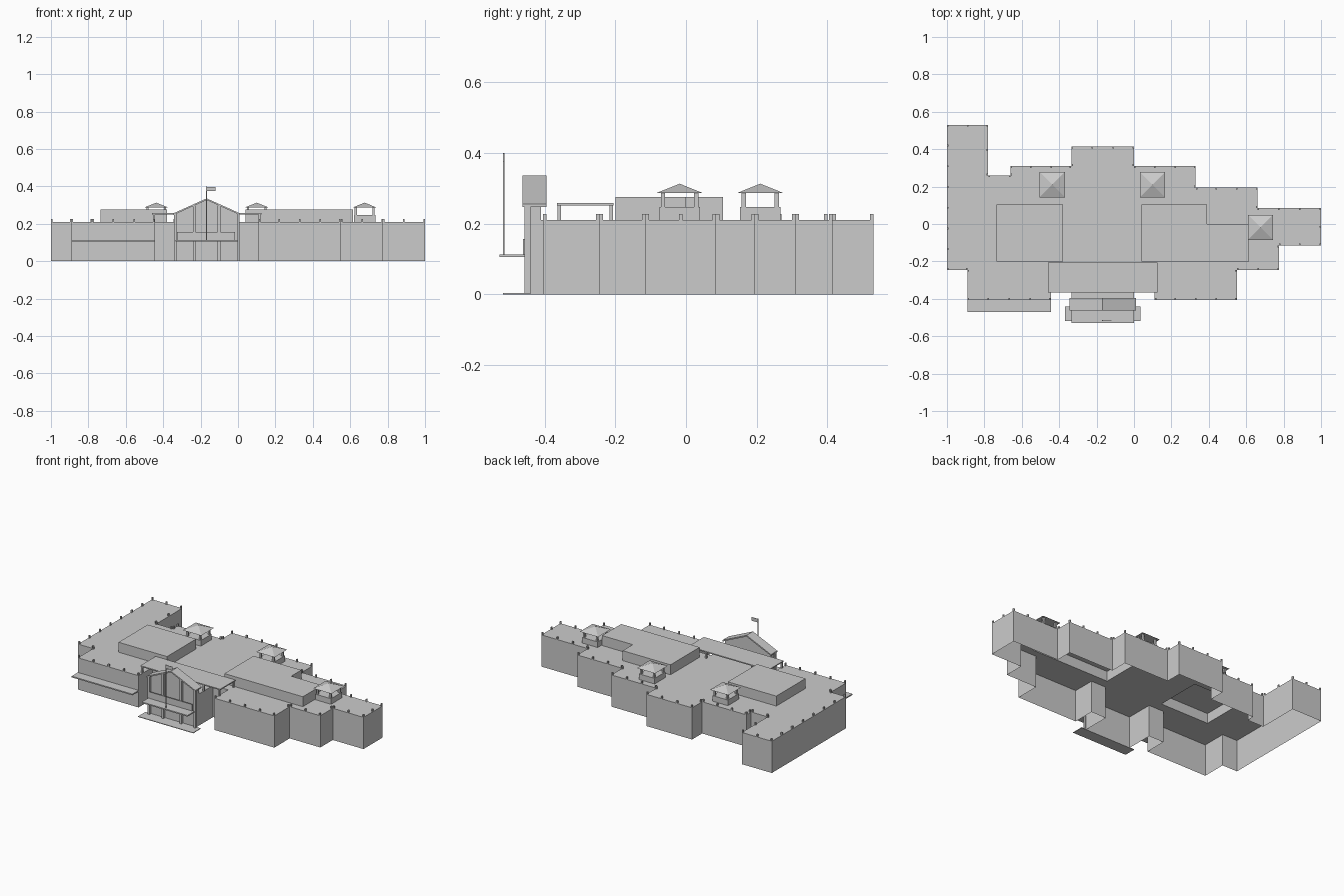
import bpy, bmesh, math
from mathutils import Vector

if "Cube" in bpy.data.objects:
    bpy.data.objects.remove(bpy.data.objects["Cube"], do_unlink=True)

grey = bpy.data.materials.new("plain_grey")
grey.use_nodes = True
grey.diffuse_color = (0.6, 0.6, 0.6, 1)
grey.node_tree.nodes["Principled BSDF"].inputs["Base Color"].default_value = (0.6, 0.6, 0.6, 1)


def finish(name, bm, fix=True):
    if fix:
        bmesh.ops.recalc_face_normals(bm, faces=bm.faces)
    mesh = bpy.data.meshes.new(name)
    bm.to_mesh(mesh)
    bm.free()
    mesh.materials.append(grey)
    obj = bpy.data.objects.new(name, mesh)
    bpy.context.collection.objects.link(obj)
    return obj


def add_box(bm, x0, x1, y0, y1, z0, z1):
    verts = bmesh.ops.create_cube(bm, size=1)["verts"]
    for v in verts:
        v.co = ((x0 + x1) / 2 + v.co.x * (x1 - x0),
                (y0 + y1) / 2 + v.co.y * (y1 - y0),
                (z0 + z1) / 2 + v.co.z * (z1 - z0))


def box(name, *dims):
    bm = bmesh.new()
    add_box(bm, *dims)
    return finish(name, bm)


def prism_y(name, profile, y0, y1):
    """Extrude an x-z profile along y."""
    bm = bmesh.new()
    face = bm.faces.new([bm.verts.new((x, y0, z)) for x, z in profile])
    new = bmesh.ops.extrude_face_region(bm, geom=[face])["geom"]
    moved = [g for g in new if isinstance(g, bmesh.types.BMVert)]
    bmesh.ops.translate(bm, verts=moved, vec=(0, y1 - y0, 0))
    return finish(name, bm)


def ring(bm, points, z):
    verts = [bm.verts.new((x, y, z)) for x, y in points]
    edges = [bm.edges.new((verts[i - 1], verts[i])) for i in range(len(verts))]
    return verts, edges


def skirt(bm, low, high):
    for i in range(len(low)):
        bm.faces.new((low[i - 1], low[i], high[i], high[i - 1]))


ROOF, BLOCK_TOP = 0.21, 0.276

# Stepped footprint, clockwise from the rear wing, ending at the front entrance
outline = [(-1, .53), (-.78, .53), (-.78, .26), (-.66, .26), (-.66, .31), (-.335, .31),
           (-.335, .415), (0, .415), (0, .31), (.33, .31), (.33, .195), (.66, .195),
           (.66, .085), (1, .085), (1, -.115), (.775, -.115), (.775, -.245),
           (.55, -.245), (.55, -.405), (.11, -.405)]
entrance = [(.11, -.26), (0, -.26), (0, -.44), (-.335, -.44), (-.335, -.26), (-.445, -.26)]
west_front = [(-.445, -.405), (-.89, -.405), (-.89, -.245), (-1, -.245)]

# Raised roof blocks, open to the hall underneath
blocks = [[(-.735, -.2), (-.38, -.2), (-.38, .105), (-.735, .105)],
          [(.04, -.2), (.615, -.2), (.615, 0), (.39, 0), (.39, .105), (.04, .105)]]

# Main building: open-bottomed walls, flat roof with block openings
bm = bmesh.new()
ground, _ = ring(bm, outline + entrance + west_front, 0)
eave, roof_edges = ring(bm, outline + entrance + west_front, ROOF)
skirt(bm, ground, eave)
for block in blocks:
    low, low_edges = ring(bm, block, ROOF)
    high, _ = ring(bm, block, BLOCK_TOP)
    skirt(bm, low, high)
    bm.faces.new(high)
    roof_edges += low_edges
bmesh.ops.triangle_fill(bm, use_beauty=True, edges=roof_edges, normal=(0, 0, 1))
finish("main_building", bm)

# Small posts around the roof edge
bm = bmesh.new()
spots = set()
for run in (outline, west_front + outline[:1]):
    for a, b in zip(run, run[1:]):
        a, b = Vector(a), Vector(b)
        side = (b - a).normalized()
        inward = Vector((side.y, -side.x)) * 0.005
        steps = max(1, round((b - a).length / 0.11))
        for i in range(steps + 1):
            along = min(max((b - a).length * i / steps, 0.005), (b - a).length - 0.005)
            p = a + side * along + inward
            spots.add((round(p.x, 3), round(p.y, 3)))
for x, y in sorted(spots):
    add_box(bm, x - .004, x + .004, y - .005, y + .005, ROOF, ROOF + .017)
finish("roof_edge_posts", bm)


# Rooftop pavilions
def pavilion(name, cx, cy):
    bm = bmesh.new()
    add_box(bm, cx - .057, cx + .057, cy - .057, cy + .057, ROOF, .247)
    for sx in (-1, 1):
        for sy in (-1, 1):
            px, py = cx + sx * .047, cy + sy * .047
            add_box(bm, px - .006, px + .006, py - .006, py + .006, .247, .287)
    half = .067
    base = [bm.verts.new((cx + sx * half, cy + sy * half, .286))
            for sx, sy in ((-1, -1), (1, -1), (1, 1), (-1, 1))]
    tip = bm.verts.new((cx, cy, .313))
    bm.faces.new(base)
    for i in range(4):
        bm.faces.new((base[i - 1], base[i], tip))
    finish(name, bm)


pavilion("pavilion_right_rear", -.437, .21)
pavilion("pavilion_centre_rear", .1, .21)
pavilion("pavilion_left", .677, -.018)

# Flat portico roof on short posts
box("portico_roof", -.46, .125, -.365, -.205, .251, .258)
bm = bmesh.new()
for x in (-.45, -.335, 0, .115):
    for y in (-.358, -.212):
        add_box(bm, x - .005, x + .005, y - .005, y + .005, ROOF, .252)
finish("portico_posts", bm)

# Entrance gable, roof and columns
MID, RISE = -.1675, .08 / .178


def under(x):
    return .327 - abs(x - MID) * RISE


prism_y("gable_wall", [(-.335, ROOF), (0, ROOF), (0, under(0)), (MID, under(MID)),
                       (-.335, under(-.335))], -.44, -.41)
left, right = MID - .178, MID + .178
prism_y("gable_roof", [(left, under(left)), (MID, under(MID)), (right, under(right)),
                       (right, under(right) + .009), (MID, under(MID) + .009),
                       (left, under(left) + .009)], -.462, -.395)
bm = bmesh.new()
for offset in (.066, .168):
    for side in (-1, 1):
        x = MID + side * offset
        add_box(bm, x - .007, x + .007, -.457, -.44, 0, under(x))
finish("entrance_columns", bm)

# Canopies, sign board and doorstep
box("entrance_canopy", -.335, 0, -.528, -.455, .105, .113)
box("entrance_board", -.325, -.015, -.461, -.455, .113, .156)
box("side_canopy", -.89, -.445, -.47, -.405, .105, .113)
box("doorstep", -.37, .035, -.518, -.44, 0, .004)

# Flagpole and flag
box("flagpole", MID - .0025, MID + .0025, -.518, -.513, .113, .4)
box("flag", MID, MID + .048, -.517, -.514, .375, .398)
